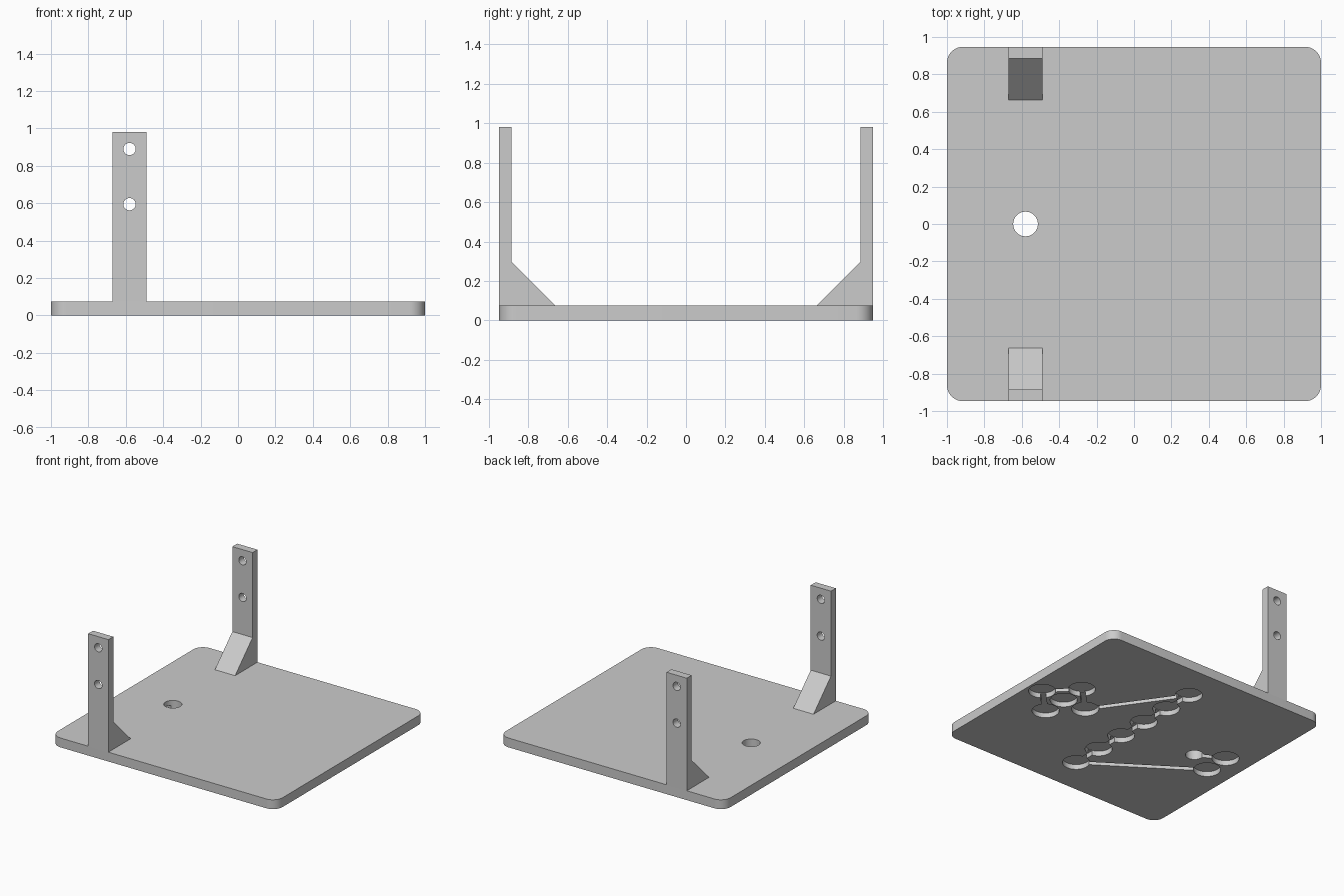
import bpy, bmesh, math
from mathutils import Vector

cube = bpy.data.objects.get("Cube")
if cube:
    bpy.data.objects.remove(cube, do_unlink=True)

HALF_X, HALF_Y, PLATE_H, CORNER = 1.0, 0.947, 0.075, 0.085
POST_X, POST_W, POST_H = -0.58, 0.18, 0.98
POCKET_R, POCKET_D, SLOT_W, SLOT_D = 0.1, 0.04, 0.04, 0.036

grey = bpy.data.materials.new("light_grey")
grey.use_nodes = True
grey.diffuse_color = (0.6, 0.6, 0.6, 1)
grey.node_tree.nodes["Principled BSDF"].inputs["Base Color"].default_value = (0.6, 0.6, 0.6, 1)


def prism(name, points, direction):
    """Extrude a closed outline of 3D points along a direction."""
    bm = bmesh.new()
    face = bm.faces.new([bm.verts.new(p) for p in points])
    new = bmesh.ops.extrude_face_region(bm, geom=[face])["geom"]
    bmesh.ops.translate(bm, vec=direction, verts=[v for v in new if isinstance(v, bmesh.types.BMVert)])
    bmesh.ops.recalc_face_normals(bm, faces=bm.faces)
    mesh = bpy.data.meshes.new(name)
    bm.to_mesh(mesh)
    bm.free()
    mesh.materials.append(grey)
    obj = bpy.data.objects.new(name, mesh)
    bpy.context.collection.objects.link(obj)
    return obj


def ring(radius, count=40):
    steps = [2 * math.pi * i / count for i in range(count)]
    return [(radius * math.cos(t), radius * math.sin(t)) for t in steps]


def activate(obj):
    bpy.ops.object.select_all(action='DESELECT')
    obj.select_set(True)
    bpy.context.view_layer.objects.active = obj


def cut(target, cutter):
    cutter.hide_render = True
    mod = target.modifiers.new("cut", 'BOOLEAN')
    mod.operation, mod.solver, mod.object = 'DIFFERENCE', 'EXACT', cutter
    activate(target)
    bpy.ops.object.modifier_apply(modifier=mod.name)
    bpy.data.objects.remove(cutter, do_unlink=True)


def drill(target, x, y, radius, depth):
    """Round hole cut upwards from the underside."""
    cut(target, prism("drill", [(x + a, y + b, -0.05) for a, b in ring(radius)], (0, 0, depth + 0.05)))


def slot(target, start, end):
    """Straight channel in the underside."""
    a, b = Vector(start), Vector(end)
    side = (b - a).orthogonal().normalized() * SLOT_W / 2
    outline = [(p.x, p.y, -0.05) for p in (a + side, b + side, b - side, a - side)]
    cut(target, prism("slot", outline, (0, 0, SLOT_D + 0.05)))


# Base plate with rounded corners
outline = []
for quarter, (sx, sy) in enumerate([(1, 1), (-1, 1), (-1, -1), (1, -1)]):
    for i in range(11):
        t = (quarter + i / 10) * math.pi / 2
        outline.append((sx * (HALF_X - CORNER) + CORNER * math.cos(t),
                        sy * (HALF_Y - CORNER) + CORNER * math.sin(t), 0))
plate = prism("base_plate", outline, (0, 0, PLATE_H))

# Round pockets in the underside: centre row, diamond group, side pair
row = [(0.015, 0.645 - 0.258 * i) for i in range(6)]
cx, arm = 0.675, 0.207
inner, outer, back, front = (cx - arm, 0), (cx + arm, 0), (cx, arm), (cx, -arm)
pair_back, pair_front = (-0.79, 0.106), (-0.79, -0.106)
hole = (POST_X, 0)
for x, y in row + [inner, outer, back, front, (cx, 0), pair_back, pair_front]:
    drill(plate, x, y, POCKET_R, POCKET_D)

# Channels joining the pockets
links = list(zip(row, row[1:])) + [
    (row[0], inner), (inner, back), (back, outer), (outer, front),
    (row[-1], pair_front), (pair_back, hole)]
for start, end in links:
    slot(plate, start, end)

# Through hole
drill(plate, *hole, 0.066, 0.2)

# Two upright posts with sloped feet, mirrored front to back
profile = [(HALF_Y, PLATE_H), (HALF_Y, POST_H), (0.885, POST_H), (0.885, 0.297), (0.663, PLATE_H)]
for name, s in (("front_post", -1), ("back_post", 1)):
    post = prism(name, [(POST_X - POST_W / 2, s * y, z) for y, z in profile], (POST_W, 0, 0))
    for z in (0.89, 0.595):
        cut(post, prism("bolt", [(POST_X + a, s * 0.8, z + b) for a, b in ring(0.033, 32)],
                        (0, s * 0.3, 0)))
    activate(post)
    bpy.ops.object.shade_smooth_by_angle(angle=math.radians(30))

activate(plate)
bpy.ops.object.shade_smooth_by_angle(angle=math.radians(30))
